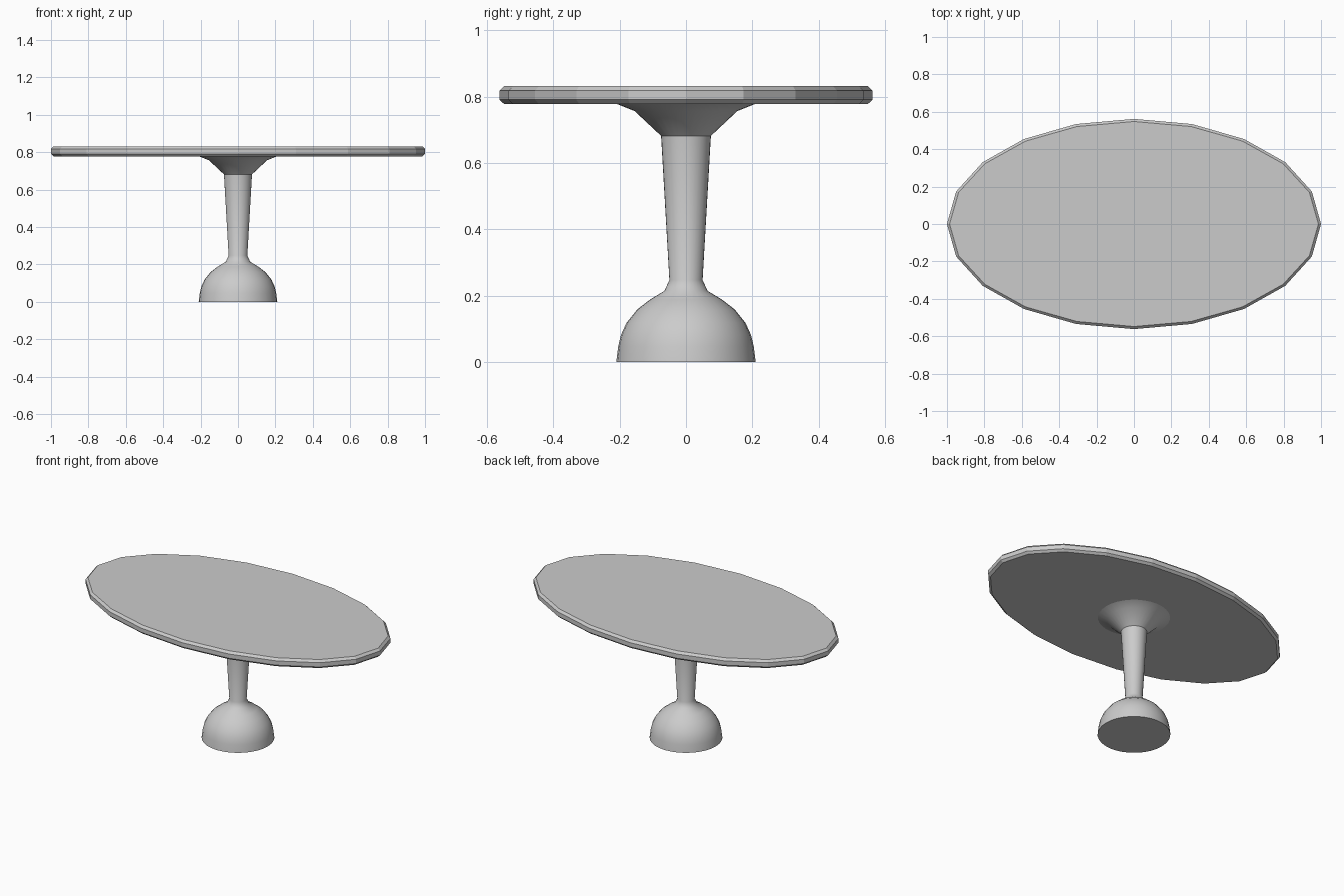
import bpy, bmesh, math

if "Cube" in bpy.data.objects:
    bpy.data.objects.remove(bpy.data.objects["Cube"])


def lathe(name, profile, sides, ratio=1.0, smooth=None):
    """Stack rings of (rx, ry, z), bridge them and cap both ends."""
    bm = bmesh.new()
    rings = []
    for rx, ry, z in profile:
        rings.append([bm.verts.new((rx * math.cos(2 * math.pi * i / sides),
                                    ry * math.sin(2 * math.pi * i / sides), z))
                      for i in range(sides)])
    for a, b in zip(rings, rings[1:]):
        for i in range(sides):
            j = (i + 1) % sides
            bm.faces.new((a[i], a[j], b[j], b[i]))
    bm.faces.new(rings[0][::-1])
    bm.faces.new(rings[-1])
    mesh = bpy.data.meshes.new(name)
    bm.to_mesh(mesh)
    bm.free()
    obj = bpy.data.objects.new(name, mesh)
    bpy.context.collection.objects.link(obj)
    if smooth:
        bpy.ops.object.select_all(action='DESELECT')
        obj.select_set(True)
        bpy.context.view_layer.objects.active = obj
        bpy.ops.object.shade_smooth_by_angle(angle=math.radians(smooth))
    return obj


# Oval faceted top with a small chamfer on both rims
A, B, C = 1.0, 0.562, 0.014
lathe("table_top", [(A - C, B - C, 0.778), (A, B, 0.791),
                    (A, B, 0.818), (A - C, B - C, 0.832)], 20)

# Round pedestal: domed foot, tapered column, flared support
pedestal = [(0.21, 0), (0.204, 0.048), (0.196, 0.082), (0.179, 0.119),
            (0.147, 0.159), (0.108, 0.189), (0.065, 0.215), (0.05, 0.248),
            (0.075, 0.682), (0.155, 0.757), (0.208, 0.778)]
lathe("pedestal", [(r, r, z) for r, z in pedestal], 32, smooth=35)
